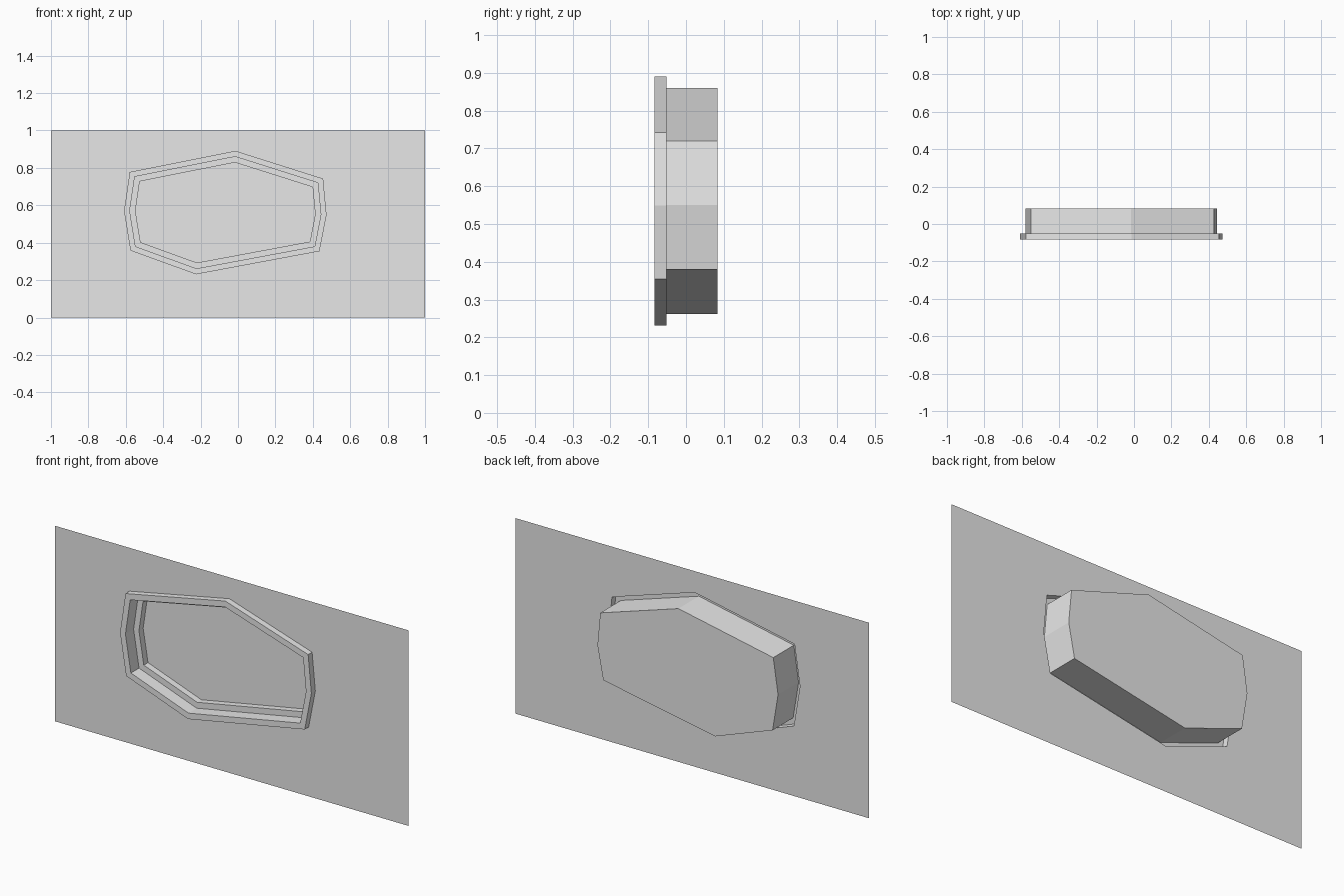
import bpy
import bmesh
from mathutils import Vector

cube = bpy.data.objects.get("Cube")
if cube:
    bpy.data.objects.remove(cube, do_unlink=True)

# Single plain grey colour
grey = bpy.data.materials.new("plain_grey")
grey.use_nodes = True
grey.diffuse_color = (0.8, 0.8, 0.8, 1)
grey.node_tree.nodes["Principled BSDF"].inputs["Base Color"].default_value = (0.8, 0.8, 0.8, 1)

# Opening outline in x, z, clockwise from the peak
OPENING = [Vector(p) for p in (
    (-0.015, 0.86), (0.427, 0.72), (0.443, 0.55), (0.41, 0.38),
    (-0.222, 0.262), (-0.548, 0.38), (-0.579, 0.57), (-0.552, 0.753))]
BORDER = 0.03
FRONT, WALL, LEDGE, PANE, BACK = -0.083, -0.051, -0.017, 0.017, 0.083


def outline(offset):
    """Opening outline moved outwards by a constant distance."""
    points = []
    count = len(OPENING)
    for i, here in enumerate(OPENING):
        before = (here - OPENING[i - 1]).normalized()
        after = (OPENING[(i + 1) % count] - here).normalized()
        normal_a = Vector((-before.y, before.x))
        normal_b = Vector((-after.y, after.x))
        mitre = (normal_a + normal_b) / (1 + normal_a.dot(normal_b))
        points.append(here + mitre * offset)
    return points


def add_loop(bm, points, y):
    return [bm.verts.new((p[0], y, p[1])) for p in points]


def finish(bm, name):
    mesh = bpy.data.meshes.new(name)
    bm.to_mesh(mesh)
    bm.free()
    mesh.materials.append(grey)
    obj = bpy.data.objects.new(name, mesh)
    bpy.context.collection.objects.link(obj)
    return obj


def loft(name, sections, cap=False):
    """Join outlines given as (offset, y) pairs, optionally closing the last."""
    bm = bmesh.new()
    loops = [add_loop(bm, outline(offset), y) for offset, y in sections]
    for a, b in zip(loops, loops[1:]):
        for i in range(len(a)):
            j = (i + 1) % len(a)
            bm.faces.new((a[i], a[j], b[j], b[i]))
    if cap:
        bm.faces.new(loops[-1])
    return finish(bm, name)


# Wall sheet with an opening the size of the trim
bm = bmesh.new()
edges = []
for points in (((-1, 0), (1, 0), (1, 1), (-1, 1)), outline(BORDER)):
    verts = add_loop(bm, points, WALL)
    edges += [bm.edges.new((verts[i - 1], verts[i])) for i in range(len(verts))]
bmesh.ops.triangle_fill(bm, use_beauty=True, edges=edges, normal=(0, -1, 0))
bm.normal_update()
bmesh.ops.reverse_faces(bm, faces=[f for f in bm.faces if f.normal.y > 0])
finish(bm, "wall")

# Raised hollow trim around the opening
loft("front_trim", [(0, FRONT), (BORDER, FRONT), (BORDER, WALL)])

# Deep box behind the wall, closed at the back
loft("recess_box", [(0, FRONT), (0, BACK)], cap=True)

# Stepped ledge inside the box
loft("inner_frame", [(-BORDER, PANE), (-BORDER, LEDGE), (0, LEDGE)])

# Flat pane closing the inner frame
bm = bmesh.new()
bm.faces.new(list(reversed(add_loop(bm, outline(-BORDER), PANE))))
finish(bm, "pane")
